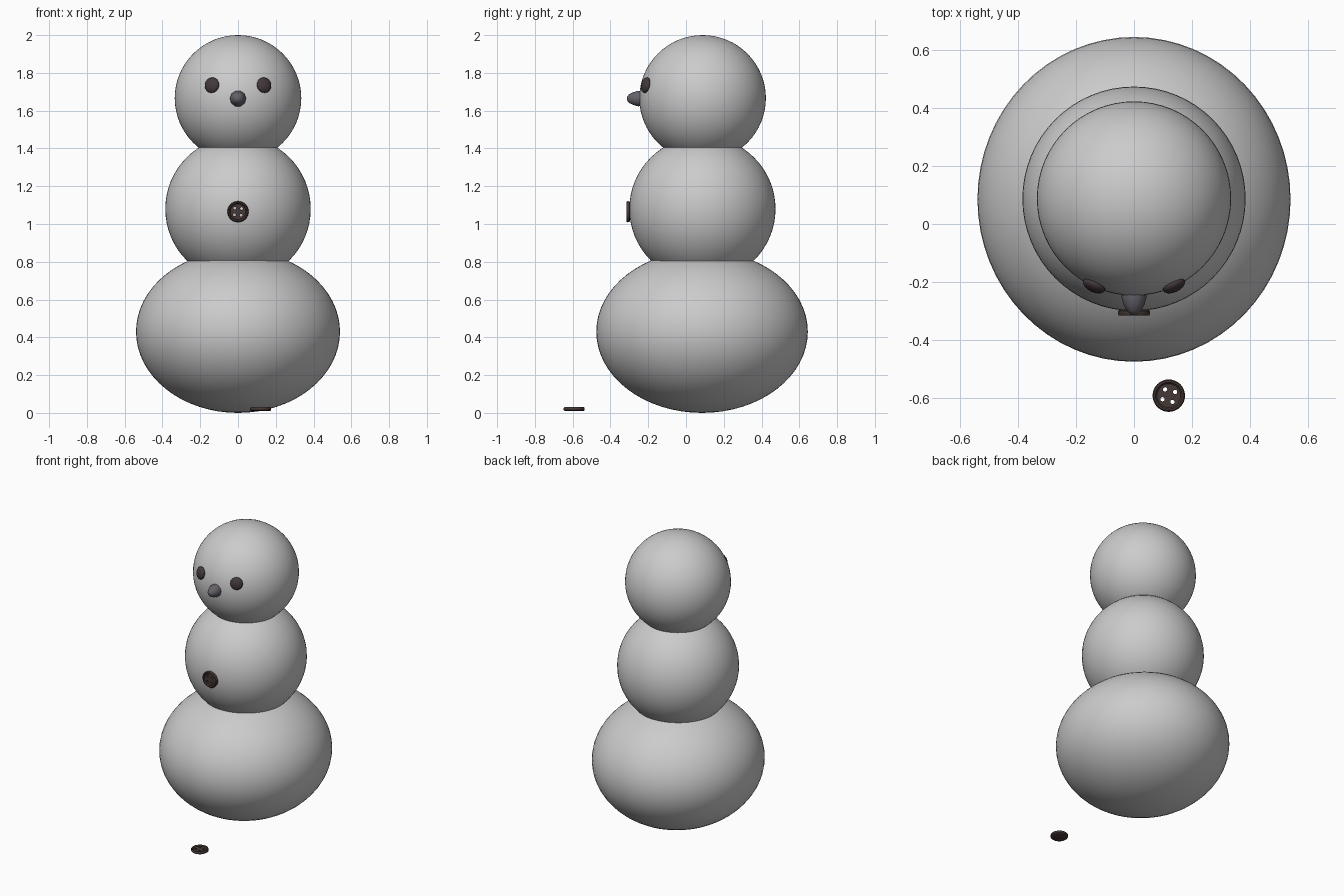
import bpy, bmesh, math
from mathutils import Vector, Matrix

if "Cube" in bpy.data.objects:
    bpy.data.objects.remove(bpy.data.objects["Cube"])

CY = 0.085  # y of the body axis


def material(name, rgb):
    m = bpy.data.materials.new(name)
    m.diffuse_color = (*rgb, 1)
    m.use_nodes = True
    m.node_tree.nodes["Principled BSDF"].inputs["Base Color"].default_value = m.diffuse_color
    return m


def add_object(name, bm, mat=None, smooth_angle=None):
    bmesh.ops.recalc_face_normals(bm, faces=bm.faces)
    mesh = bpy.data.meshes.new(name)
    bm.to_mesh(mesh)
    bm.free()
    ob = bpy.data.objects.new(name, mesh)
    bpy.context.collection.objects.link(ob)
    if mat:
        mesh.materials.append(mat)
    if smooth_angle:
        bpy.ops.object.select_all(action='DESELECT')
        ob.select_set(True)
        bpy.context.view_layer.objects.active = ob
        bpy.ops.object.shade_smooth_by_angle(angle=math.radians(smooth_angle))
    return ob


def ball(name, centre, radii, mat=None, segments=64, rings=32, aim=None):
    bm = bmesh.new()
    bmesh.ops.create_uvsphere(bm, u_segments=segments, v_segments=rings, radius=1)
    ob = add_object(name, bm, mat, 60)
    ob.location, ob.scale = centre, radii
    if aim is not None:
        ob.rotation_euler = aim.to_track_quat('Z', 'Y').to_euler()
    return ob


def lathe(name, profile, steps, mat, angle):
    # spin an (r, z) profile round z into a closed solid
    bm = bmesh.new()
    vs = [bm.verts.new((r, 0, z)) for r, z in profile]
    es = [bm.edges.new(p) for p in zip(vs, vs[1:])]
    bmesh.ops.spin(bm, geom=vs + es, cent=(0, 0, 0), axis=(0, 0, 1),
                   angle=math.tau, steps=steps)
    bmesh.ops.remove_doubles(bm, verts=bm.verts, dist=1e-5)
    return add_object(name, bm, mat, angle)


dark = material("coal", (0.055, 0.04, 0.045))
grey = material("nose_grey", (0.13, 0.12, 0.14))
brown = material("button_brown", (0.06, 0.04, 0.035))

# snow body
ball("bottom_ball", (0, CY, 0.43), (0.54, 0.56, 0.43))
ball("middle_ball", (0, CY + 0.002, 1.08), (0.385, 0.387, 0.385))
ball("head_ball", (0, CY + 0.003, 1.666), (0.335, 0.335, 0.334))

# eyes: flattened pebbles lying on the head surface
for side, x in (("left", -0.138), ("right", 0.138)):
    p = Vector((x, -0.213, 1.735))
    ball(side + "_eye", p, (0.041, 0.042, 0.021), dark, 16, 10,
         aim=p - Vector((0, CY, 1.67)))

# stubby nose
nose = lathe("nose", [(0, -0.03), (0.04, -0.03), (0.043, 0.015), (0.036, 0.04),
                      (0.025, 0.062), (0.012, 0.073), (0, 0.075)], 10, grey, 40)
nose.location = (0, -0.238, 1.664)
nose.rotation_euler = (math.pi / 2, 0, 0)


# rimmed buttons with four thread holes
def button(name, location, tilt, turn):
    ob = lathe(name, [(0, -0.01), (0.05, -0.01), (0.055, -0.006), (0.056, 0.004),
                      (0.052, 0.01), (0.046, 0.01), (0.041, 0.004), (0, 0.004)],
               32, brown, 40)
    bm = bmesh.new()
    for i in range(4):
        a = turn + i * math.pi / 2
        bmesh.ops.create_cone(bm, cap_ends=True, segments=12, radius1=0.0075,
                              radius2=0.0075, depth=0.08,
                              matrix=Matrix.Translation((0.025 * math.cos(a),
                                                         0.025 * math.sin(a), 0)))
    cutter = add_object(name + "_hole_cutter", bm)
    cutter.hide_render = True
    cutter.hide_set(True)
    for o in (ob, cutter):
        o.location = location
        o.rotation_euler = (tilt, 0, 0)
    mod = ob.modifiers.new("holes", 'BOOLEAN')
    mod.operation, mod.solver, mod.object = 'DIFFERENCE', 'EXACT', cutter


button("chest_button", (0, -0.306, 1.065), math.pi / 2, math.radians(42))
button("fallen_button", (0.12, -0.592, 0.02), 0, math.radians(30))
